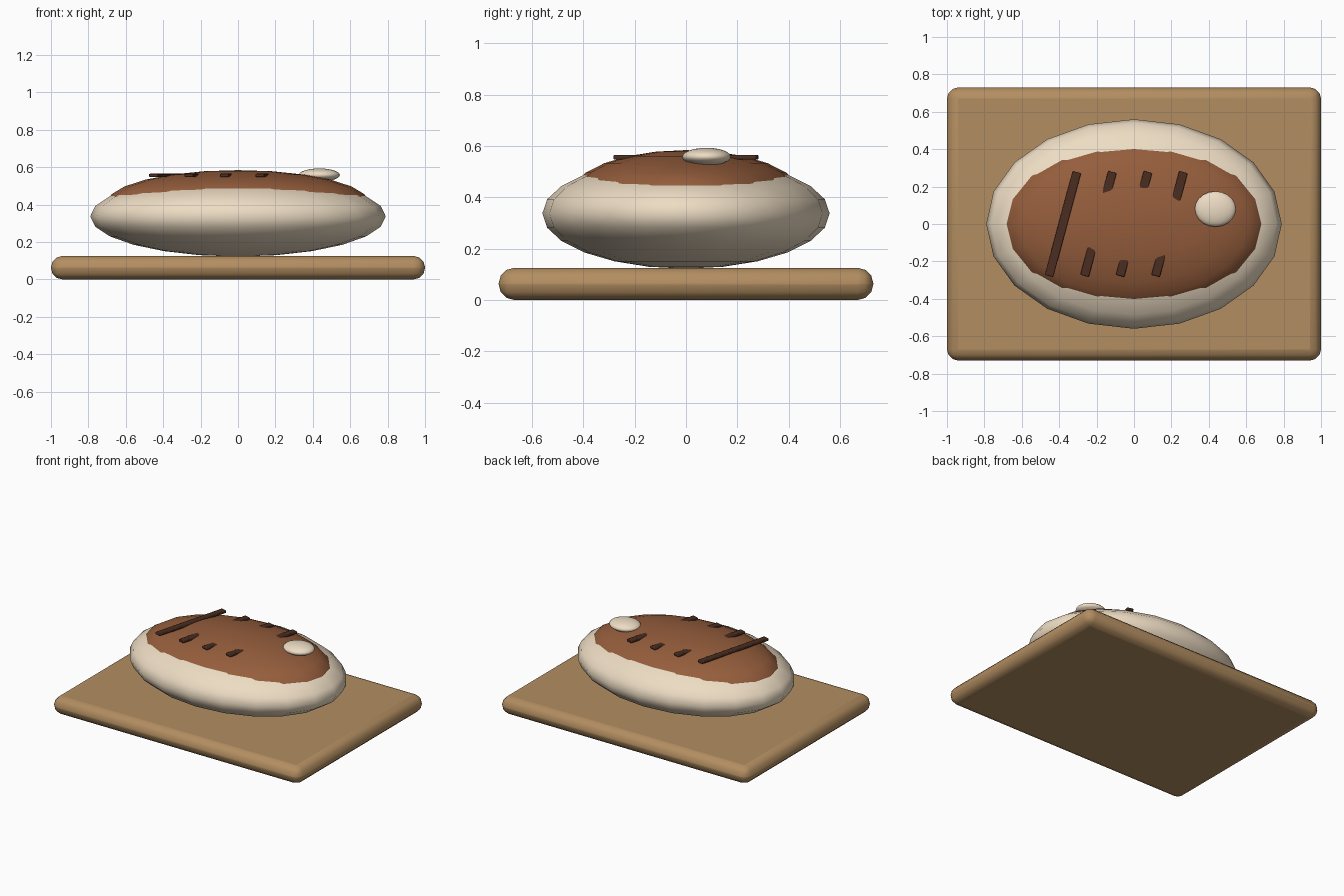
import bpy
from math import radians

if "Cube" in bpy.data.objects:
    bpy.data.objects.remove(bpy.data.objects["Cube"])


def material(name, rgb):
    m = bpy.data.materials.new(name)
    m.diffuse_color = (*rgb, 1)
    m.use_nodes = True
    m.node_tree.nodes["Principled BSDF"].inputs["Base Color"].default_value = m.diffuse_color
    return m


WOOD = material("wood", (0.45, 0.27, 0.12))
FAT = material("fat", (0.85, 0.72, 0.55))
MEAT = material("meat", (0.30, 0.11, 0.045))
CHAR = material("char", (0.07, 0.027, 0.015))


def finish(name, mat, angle):
    ob = bpy.context.object
    ob.name = name
    ob.data.materials.append(mat)
    bpy.ops.object.transform_apply(location=False, rotation=False, scale=True)
    bpy.ops.object.shade_smooth_by_angle(angle=radians(angle))
    return ob


def ellipsoid(name, loc, radii, mat, segments=20, rings=12):
    bpy.ops.mesh.primitive_uv_sphere_add(segments=segments, ring_count=rings,
                                         radius=1, location=loc)
    bpy.context.object.scale = radii
    return finish(name, mat, 60)


def rounded_box(name, loc, size, bevel, segments, mat, turn=0):
    bpy.ops.mesh.primitive_cube_add(size=1, location=loc, rotation=(0, 0, radians(turn)))
    bpy.context.object.scale = size
    ob = finish(name, mat, 40)
    mod = ob.modifiers.new("bevel", 'BEVEL')
    mod.width = bevel
    mod.segments = segments
    return ob


# Serving board
rounded_box("board", (0, 0, 0.0625), (2, 1.46, 0.125), 0.06, 3, WOOD)

# Fat rim with the seared meat rising out of it
ellipsoid("fat_rim", (0, 0, 0.337), (0.79, 0.56, 0.215), FAT)
ellipsoid("meat", (0, 0, 0.41), (0.70, 0.45, 0.174), MEAT)

# Bone end
ellipsoid("bone", (0.435, 0.08, 0.558), (0.11, 0.095, 0.035), FAT)

# Slanted grill marks, half sunk into the meat
for i in range(4):
    rounded_box(f"grill_mark_{i + 1}", (-0.38 + 0.19 * i, 0, 0.556),
                (0.047, 0.575, 0.018), 0.005, 2, CHAR, turn=-15)
